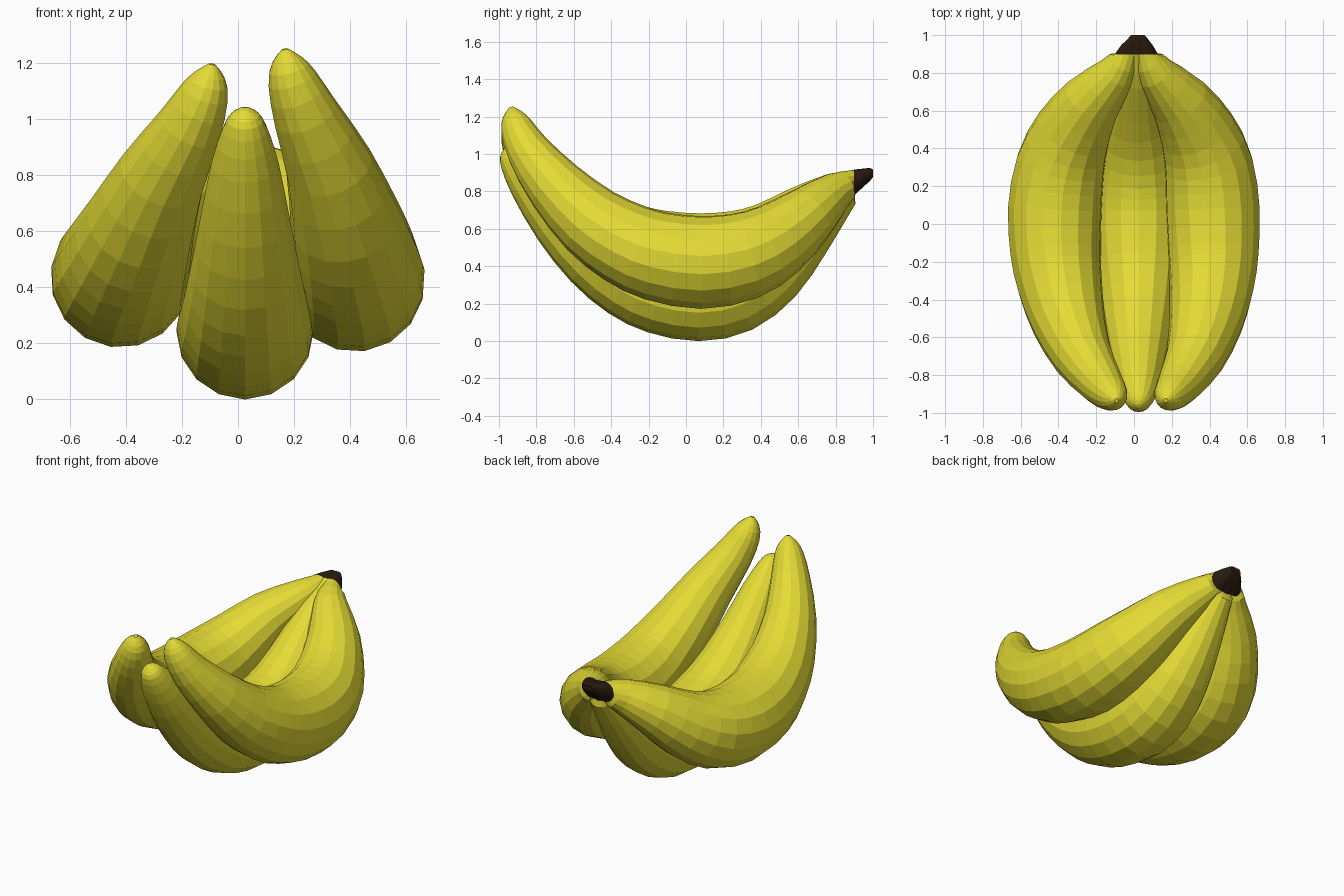
import bpy, bmesh, math
from mathutils import Vector

if "Cube" in bpy.data.objects:
    bpy.data.objects.remove(bpy.data.objects["Cube"])

SIDES = 16


def material(name, color):
    m = bpy.data.materials.new(name)
    m.diffuse_color = (*color, 1)
    m.use_nodes = True
    m.node_tree.nodes["Principled BSDF"].inputs["Base Color"].default_value = m.diffuse_color
    return m


yellow = material("banana_yellow", (0.78, 0.71, 0.035))
brown = material("stem_brown", (0.022, 0.011, 0.005))


def resample(pts, steps):
    """Catmull-Rom through (x, y, z, radius) points."""
    p = [Vector(q) for q in pts]
    p = [2 * p[0] - p[1]] + p + [2 * p[-1] - p[-2]]
    out = []
    for i in range(1, len(p) - 2):
        a, b, c, d = p[i - 1:i + 3]
        for s in range(steps):
            t = s / steps
            out.append(0.5 * (2 * b + (c - a) * t + (2 * a - 5 * b + 4 * c - d) * t * t
                              + (3 * b - a - 3 * c + d) * t ** 3))
    return out + [p[-2]]


def tube(name, pts, side_hint, mat):
    """Flat-faced tube with a radius per path point and closed ends."""
    bm = bmesh.new()
    rings = []
    for i, q in enumerate(pts):
        a, b = pts[max(i - 1, 0)], pts[min(i + 1, len(pts) - 1)]
        tan = (b.xyz - a.xyz).normalized()
        if q.y > 0.88:  # rings at the stem face straight back
            tan = Vector((0, math.copysign(1, tan.y), 0))
        side = (side_hint - tan * side_hint.dot(tan)).normalized()
        up = tan.cross(side)
        ring = []
        for k in range(SIDES):
            ang = 2 * math.pi * k / SIDES
            ring.append(bm.verts.new(q.xyz + q.w * (math.cos(ang) * side + math.sin(ang) * up)))
        rings.append(ring)
    for r0, r1 in zip(rings, rings[1:]):
        for k in range(SIDES):
            n = (k + 1) % SIDES
            bm.faces.new((r0[k], r0[n], r1[n], r1[k]))
    bm.faces.new(rings[0])
    bm.faces.new(rings[-1])
    bmesh.ops.recalc_face_normals(bm, faces=bm.faces[:])
    me = bpy.data.meshes.new(name)
    bm.to_mesh(me)
    bm.free()
    me.materials.append(mat)
    ob = bpy.data.objects.new(name, me)
    bpy.context.collection.objects.link(ob)


# Centre lines from stem to tip: x, y, z, radius
middle = [(0.015, 0.90, 0.845, 0.066), (0.02, 0.79, 0.74, 0.105), (0.02, 0.64, 0.575, 0.15),
          (0.025, 0.46, 0.395, 0.20), (0.025, 0.27, 0.28, 0.235), (0.025, 0.07, 0.245, 0.245),
          (0.025, -0.14, 0.278, 0.24), (0.025, -0.31, 0.345, 0.222), (0.025, -0.49, 0.468, 0.195),
          (0.025, -0.67, 0.645, 0.16), (0.025, -0.83, 0.845, 0.12), (0.025, -0.92, 0.965, 0.08),
          (0.025, -0.95, 1.015, 0.05), (0.025, -0.963, 1.035, 0.012)]
right = [(0.06, 0.90, 0.85, 0.066), (0.115, 0.80, 0.80, 0.105), (0.24, 0.655, 0.675, 0.16),
         (0.335, 0.49, 0.545, 0.205), (0.395, 0.31, 0.455, 0.237), (0.417, 0.08, 0.42, 0.25),
         (0.42, -0.16, 0.455, 0.241), (0.41, -0.33, 0.525, 0.225), (0.383, -0.51, 0.642, 0.198),
         (0.325, -0.70, 0.83, 0.158), (0.24, -0.845, 1.02, 0.118), (0.192, -0.905, 1.145, 0.088),
         (0.175, -0.925, 1.21, 0.055), (0.168, -0.935, 1.25, 0.012)]

# Left banana mirrors the right, with a slightly lower and shifted tip
left = []
for x, y, z, r in right:
    t = max(0.0, -y) ** 1.3
    bulge = 0.03 * max(0.0, 1 - abs(y) / 0.88)
    left.append((0.025 - x - bulge + 0.055 * t, y, z + 0.015 * (y < 0.8) - 0.075 * t, r))

# Bananas, each with its own dark stem end
for name, path, hint, dx in (("middle", middle, (1, 0, 0), 0),
                             ("right", right, (0.85, 0, 0.5), 0.016),
                             ("left", left, (0.85, 0, -0.5), -0.016)):
    hint = Vector(hint)
    tube(name + "_banana", resample(path, 2), hint, yellow)
    x, y, z, r = path[0]
    ex = 0.02 + dx
    stem = [(x, y - 0.002, z, r + 0.002), (x * 0.6 + ex * 0.4, 0.945, 0.872, 0.05),
            (ex, 0.982, 0.89, 0.036), (ex, 1.0, 0.897, 0.02)]
    tube(name + "_stem", [Vector(q) for q in stem], hint, brown)
